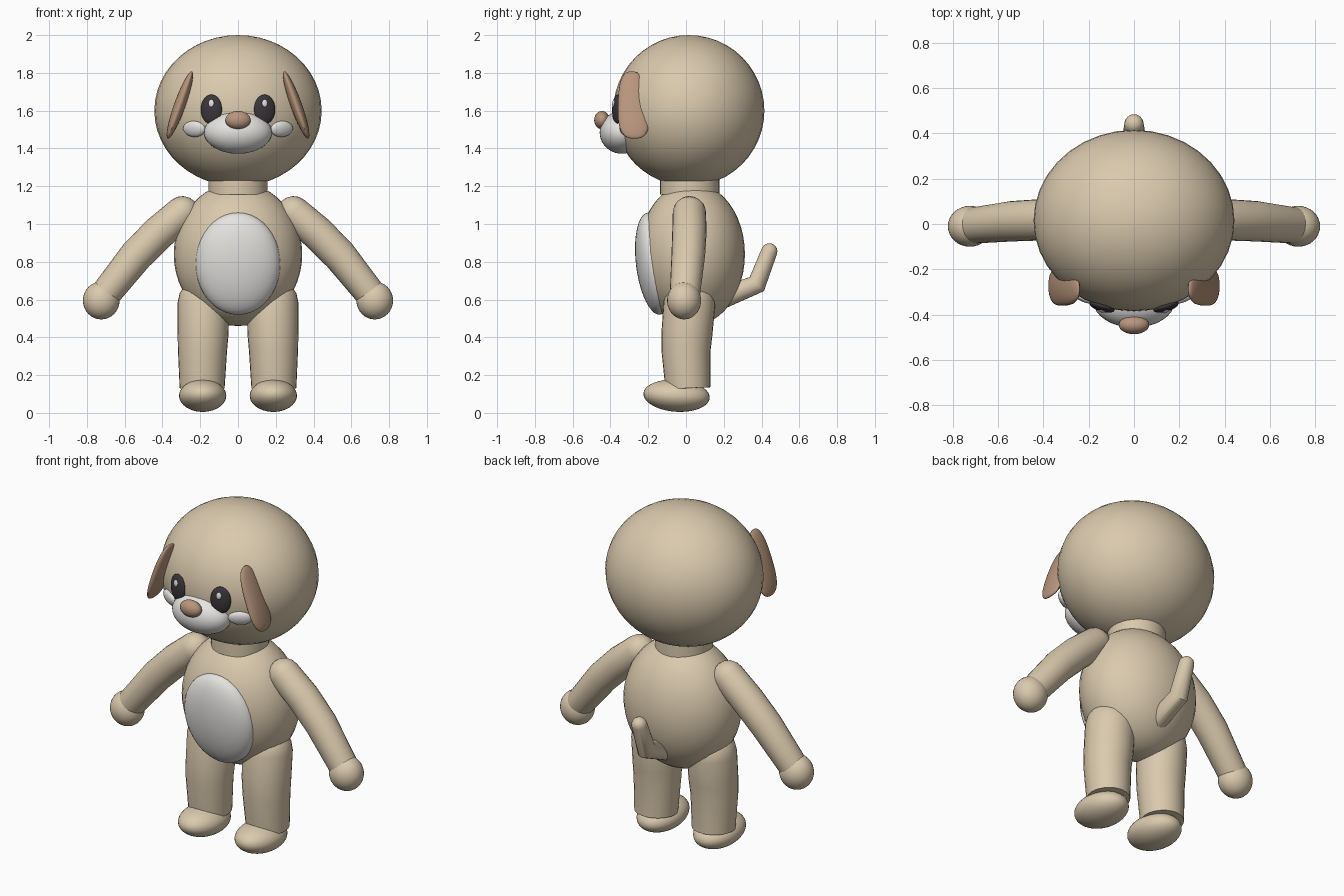
import bpy, bmesh, math
from mathutils import Vector, Matrix

if "Cube" in bpy.data.objects:
    bpy.data.objects.remove(bpy.data.objects["Cube"])


def material(name, rgb):
    m = bpy.data.materials.new(name)
    m.diffuse_color = (*rgb, 1)
    m.use_nodes = True
    m.node_tree.nodes["Principled BSDF"].inputs["Base Color"].default_value = m.diffuse_color
    return m


TAN = material("tan fur", (0.70, 0.585, 0.42))
WHITE = material("white fur", (0.79, 0.775, 0.75))
BROWN = material("brown", (0.48, 0.305, 0.205))
DARK = material("dark eye", (0.045, 0.036, 0.044))


def finish(name, bm, mat):
    bmesh.ops.recalc_face_normals(bm, faces=bm.faces)
    mesh = bpy.data.meshes.new(name)
    bm.to_mesh(mesh)
    bm.free()
    mesh.materials.append(mat)
    ob = bpy.data.objects.new(name, mesh)
    bpy.context.collection.objects.link(ob)
    bpy.context.view_layer.objects.active = ob
    for o in bpy.context.selected_objects:
        o.select_set(False)
    ob.select_set(True)
    bpy.ops.object.shade_smooth_by_angle(angle=math.radians(40))
    return ob


def ball(name, centre, radii, mat, rot=None, segs=32, rings=20):
    """Ellipsoid with an optional rotation matrix."""
    bm = bmesh.new()
    bmesh.ops.create_uvsphere(bm, u_segments=segs, v_segments=rings, radius=1)
    m = Matrix.Translation(centre)
    if rot is not None:
        m = m @ rot
    bm.transform(m @ Matrix.Diagonal((*radii, 1)))
    return finish(name, bm, mat)


def tube(name, points, radii, mat, sides=24, dome=(True, True)):
    """Tube along a path with optional rounded ends."""
    pts = [Vector(p) for p in points]
    n = len(pts)
    rows = []
    for i, (p, r) in enumerate(zip(pts, radii)):
        a = (pts[i] - pts[i - 1]).normalized() if i else None
        b = (pts[i + 1] - pts[i]).normalized() if i < n - 1 else None
        t = (a + b).normalized() if a and b else (a or b)
        rows.append((p, r, t))
    angles = [math.radians(k) for k in (22, 44, 66, 84)]
    if dome[0]:
        p, r, t = rows[0]
        rows = [(p - t * r * math.sin(a), r * math.cos(a), t) for a in reversed(angles)] + rows
    if dome[1]:
        p, r, t = rows[-1]
        rows += [(p + t * r * math.sin(a), r * math.cos(a), t) for a in angles]
    bm = bmesh.new()
    loops = []
    for p, r, t in rows:
        ref = Vector((0, 1, 0)) if abs(t.y) < 0.95 else Vector((0, 0, 1))
        u = t.cross(ref).normalized()
        v = t.cross(u)
        loops.append([bm.verts.new(p + r * (u * math.cos(k * math.tau / sides)
                                            + v * math.sin(k * math.tau / sides)))
                      for k in range(sides)])
    for lo, hi in zip(loops, loops[1:]):
        for k in range(sides):
            j = (k + 1) % sides
            bm.faces.new((lo[k], lo[j], hi[j], hi[k]))
    bm.faces.new(loops[0])
    bm.faces.new(loops[-1])
    return finish(name, bm, mat)


HEAD_C = Vector((0, 0.015, 1.6))
HEAD_R = Vector((0.443, 0.4, 0.4))


def on_head(x, z):
    """Point on the face and a rotation turning local -y along the surface normal."""
    k = 1 - (x / HEAD_R.x) ** 2 - ((z - HEAD_C.z) / HEAD_R.z) ** 2
    p = Vector((x, HEAD_C.y - HEAD_R.y * math.sqrt(k), z))
    d = p - HEAD_C
    nrm = Vector((d.x / HEAD_R.x ** 2, d.y / HEAD_R.y ** 2, d.z / HEAD_R.z ** 2)).normalized()
    yaw = math.atan2(nrm.x, -nrm.y)
    pitch = -math.asin(nrm.z)
    return p, nrm, Matrix.Rotation(yaw, 4, 'Z') @ Matrix.Rotation(pitch, 4, 'X')


def ear(name, s):
    """Flat floppy ear: squared-off disc, wider low down, leaning outwards."""
    bm = bmesh.new()
    bmesh.ops.create_uvsphere(bm, u_segments=28, v_segments=24, radius=1)
    for v in bm.verts:
        x, y, z = v.co
        round_w = math.sqrt(max(1 - z * z, 1e-6))
        square_w = max(1 - abs(z) ** 3, 0) ** (1 / 2.6)
        y = y / round_w * square_w if round_w > 0.01 else 0
        half = 0.08 - 0.012 * z
        v.co = (s * (0.308 - 0.062 * z + x * 0.032),
                -0.28 - 0.008 * z + y * half, 1.63 + 0.178 * z)
    return finish(name, bm, BROWN)


# Head, neck and torso
ball("head", HEAD_C, HEAD_R, TAN, segs=36, rings=24)
tube("neck", [(0, 0.02, 1.155), (0, 0.02, 1.25)], [0.157, 0.157], TAN, 32, (False, False))
ball("body", (0, 0.03, 0.84), (0.34, 0.282, 0.38), TAN, segs=36, rings=24)
ball("belly_patch", (0, -0.17, 0.79), (0.225, 0.095, 0.272), WHITE,
     Matrix.Rotation(math.radians(7), 4, 'X'))

# Muzzle and nose
ball("muzzle", (0, -0.34, 1.485), (0.18, 0.117, 0.113), WHITE)
ball("nose", (0, -0.445, 1.55), (0.067, 0.041, 0.048), BROWN)

# Tail with an upward bend
tube("tail", [(0, 0.17, 0.60), (0, 0.375, 0.682), (0, 0.441, 0.855)],
     [0.058, 0.053, 0.043], TAN)

# Paired parts
for side, s in (("left", 1), ("right", -1)):
    ear(side + "_ear", s)

    p, nrm, rot = on_head(s * 0.141, 1.607)
    ball(side + "_eye", p, (0.058, 0.022, 0.078), DARK, rot)
    p, nrm, rot = on_head(s * 0.136, 1.637)
    ball(side + "_eye_glint", p + nrm * 0.02, (0.015, 0.007, 0.02), WHITE, rot, 16, 10)
    p, nrm, rot = on_head(s * 0.232, 1.503)
    ball(side + "_cheek", p, (0.066, 0.024, 0.043), WHITE, rot)

    tube(side + "_arm", [(s * 0.295, 0.018, 1.06), (s * 0.42, 0.018, 0.953),
                         (s * 0.54, 0.012, 0.832), (s * 0.705, -0.006, 0.625)],
         [0.088, 0.091, 0.089, 0.08], TAN)
    ball(side + "_hand", (s * 0.724, -0.01, 0.595), (0.097, 0.09, 0.1), TAN)

    tube(side + "_leg", [(s * 0.183, 0.018, 0.58), (s * 0.185, 0.005, 0.42),
                         (s * 0.188, 0.0, 0.33), (s * 0.19, 0.01, 0.13)],
         [0.137, 0.135, 0.13, 0.119], TAN, 28, (True, False))
    ball(side + "_foot", (s * 0.187, -0.05, 0.091), (0.125, 0.176, 0.085), TAN,
         Matrix.Rotation(math.radians(-4), 4, 'X'))
